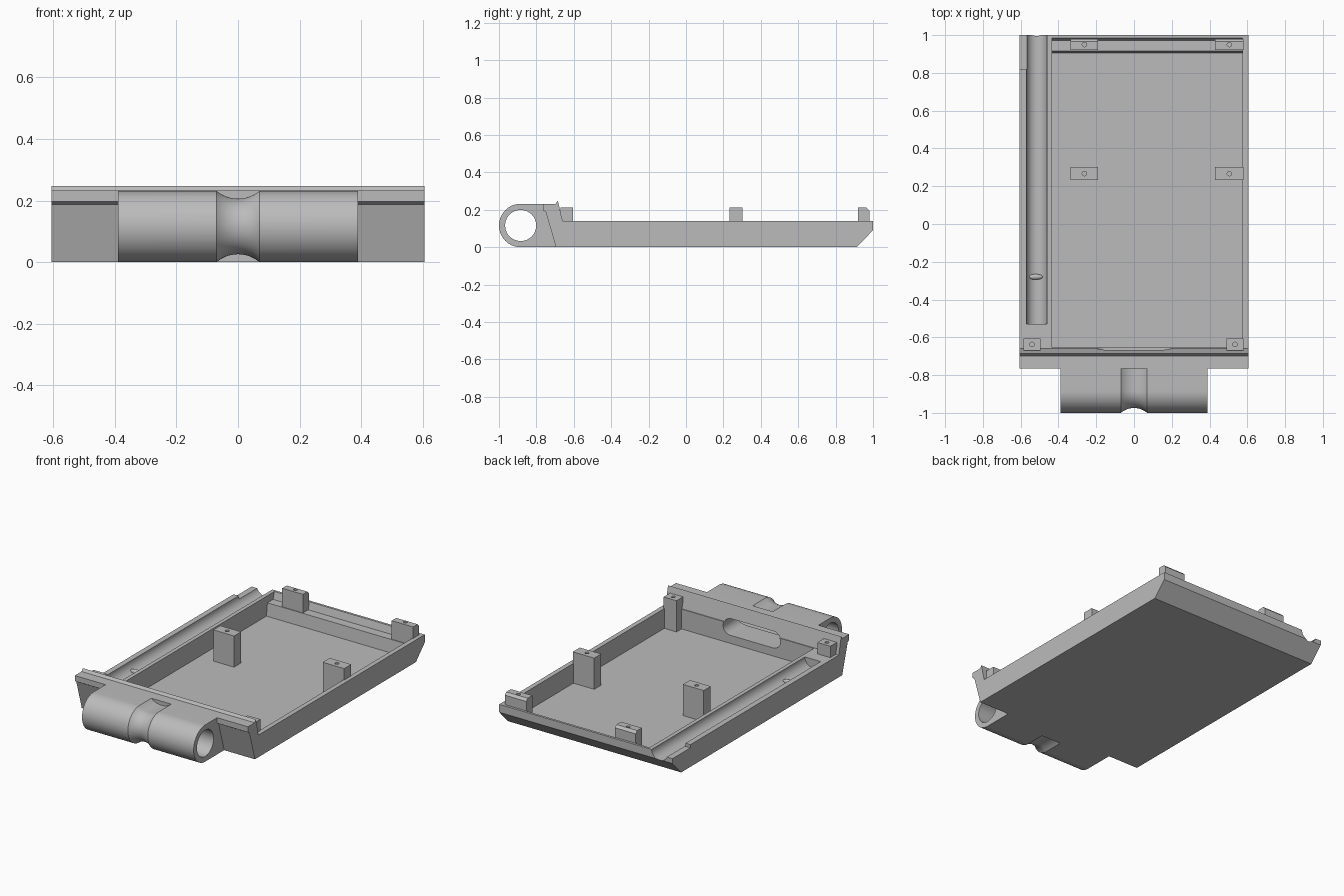
import bpy, bmesh, math
from mathutils import Vector

if "Cube" in bpy.data.objects:
    bpy.data.objects.remove(bpy.data.objects["Cube"], do_unlink=True)

grey = bpy.data.materials.new("plain_grey")
grey.use_nodes = True
grey.diffuse_color = (0.5, 0.5, 0.5, 1)
grey.node_tree.nodes["Principled BSDF"].inputs["Base Color"].default_value = (0.5, 0.5, 0.5, 1)


def loft(name, rings):
    """Solid skinned through equal-length rings, capped at both ends."""
    bm = bmesh.new()
    vs = [[bm.verts.new(p) for p in ring] for ring in rings]
    n = len(vs[0])
    for a, b in zip(vs, vs[1:]):
        for i in range(n):
            j = (i + 1) % n
            bm.faces.new((a[i], a[j], b[j], b[i]))
    bm.faces.new(vs[0])
    bm.faces.new(vs[-1])
    bmesh.ops.recalc_face_normals(bm, faces=bm.faces)
    mesh = bpy.data.meshes.new(name)
    bm.to_mesh(mesh)
    bm.free()
    mesh.materials.append(grey)
    obj = bpy.data.objects.new(name, mesh)
    bpy.context.collection.objects.link(obj)
    return obj


def prism(name, profile, axis, start, end):
    """Extrude a 2D profile along x (y,z profile), y (x,z) or z (x,y)."""
    def place(p, t):
        c = list(p)
        c.insert("xyz".index(axis), t)
        return Vector(c)
    return loft(name, [[place(p, t) for p in profile] for t in (start, end)])


def box(name, x0, x1, y0, y1, z0, z1):
    return prism(name, [(x0, y0), (x1, y0), (x1, y1), (x0, y1)], "z", z0, z1)


def arc(cx, cy, r, a0, a1, n):
    angles = [math.radians(a0 + (a1 - a0) * i / n) for i in range(n + 1)]
    return [(cx + r * math.cos(a), cy + r * math.sin(a)) for a in angles]


def circle(cx, cy, r, n=48):
    return arc(cx, cy, r, 0, 360, n)[:-1]


def boolean(obj, tool, operation="DIFFERENCE"):
    tool.hide_render = True
    mod = obj.modifiers.new("cut", "BOOLEAN")
    mod.operation, mod.solver, mod.object = operation, "EXACT", tool
    bpy.context.view_layer.objects.active = obj
    bpy.ops.object.modifier_apply(modifier=mod.name)
    bpy.data.objects.remove(tool, do_unlink=True)


def smooth(obj):
    bpy.ops.object.select_all(action="DESELECT")
    obj.select_set(True)
    bpy.context.view_layer.objects.active = obj
    bpy.ops.object.shade_smooth_by_angle(angle=math.radians(25))


HALF, RIM, FLOOR = 0.605, 0.14, 0.015
BARREL_Y, BARREL_R = -0.884, 0.116

# Tray with sloped rear edge and raised front lip
tray = prism("tray", [
    (-0.695, 0), (0.912, 0), (1, 0.09), (1, RIM), (-0.66, RIM),
    (-0.685, 0.248), (-0.698, 0.232), (-0.765, 0.232),
    (-0.765, 0.197), (-0.75, 0.188)], "x", -HALF, HALF)

# Hinge barrel blending back into the front wall
barrel = prism("barrel", arc(BARREL_Y, BARREL_R, BARREL_R, 90, 270, 40)
               + [(-0.69, 0), (-0.69, 2 * BARREL_R)], "x", -0.39, 0.39)

# Concave waist swept around the barrel, ending at the lip
ring_r, offset = 0.107, 0.197
section = circle(0, offset, ring_r)
path = [(-0.765, 90)] + [(BARREL_Y, 90 + 180 * i / 40) for i in range(41)] + [(-0.765, 270)]
rings = []
for y, deg in path:
    a = math.radians(deg)
    rings.append([(x, y + r * math.cos(a), BARREL_R + r * math.sin(a)) for x, r in section])
boolean(barrel, loft("waist_cutter", rings))
boolean(tray, barrel, "UNION")

# Main recess with a rear shelf
boolean(tray, prism("recess_cutter", [
    (-0.655, FLOOR), (0.905, FLOOR), (0.915, 0.095), (0.972, 0.095),
    (0.985, RIM), (0.985, 0.3), (-0.655, 0.3)], "x", -0.435, 0.575))

# Barrel bore and the slot that opens into it
boolean(tray, prism("bore_cutter", circle(BARREL_Y, BARREL_R, 0.083), "x", -0.5, 0.5))
slot = arc(0.15, BARREL_R, 0.05, -90, 90, 16) + arc(-0.15, BARREL_R, 0.05, 90, 270, 16)
boolean(tray, prism("slot_cutter", slot, "y", BARREL_Y, -0.62))

# Long round channel beside the recess, with a low notch in its outer rim
boolean(tray, prism("channel_cutter", circle(-0.515, RIM, 0.055), "y", -0.53, 1.1))
boolean(tray, box("notch_cutter", -0.7, -0.55, 0.82, 1.1, 0.12, 0.2))
smooth(tray)

# Small retaining ridge across the channel
bpy.ops.mesh.primitive_uv_sphere_add(segments=24, ring_count=12, location=(-0.52, -0.28, 0.093))
ridge = bpy.context.object
ridge.name = "channel_ridge"
ridge.scale = (0.038, 0.015, 0.015)
ridge.data.materials.append(grey)
smooth(ridge)

# Screw posts: x range, y range, base height
posts = {
    "rear_right_post": (-0.335, -0.19, 0.92, 0.98, 0.09),
    "rear_left_post": (0.43, 0.58, 0.92, 0.98, 0.09),
    "middle_right_post": (-0.335, -0.19, 0.232, 0.302, 0.01),
    "middle_left_post": (0.43, 0.58, 0.232, 0.302, 0.01),
    "front_right_post": (-0.585, -0.495, -0.67, -0.605, 0.13),
    "front_left_post": (0.49, 0.58, -0.67, -0.605, 0.01),
}
for name, (x0, x1, y0, y1, base) in posts.items():
    top = 0.212
    profile = [(y0, base), (y1, base), (y1, top), (y0, top)]
    if name.startswith("rear"):
        profile[2:3] = [(y1, top - 0.015), (y1 - 0.015, top)]
    post = prism(name, profile, "x", x0, x1)
    centre = (0.505 if x1 == 0.58 and y0 > 0 else (x0 + x1) / 2, (y0 + y1) / 2)
    boolean(post, prism("screw_cutter", circle(*centre, 0.012, 20), "z", 0.16, 0.3))
    smooth(post)
